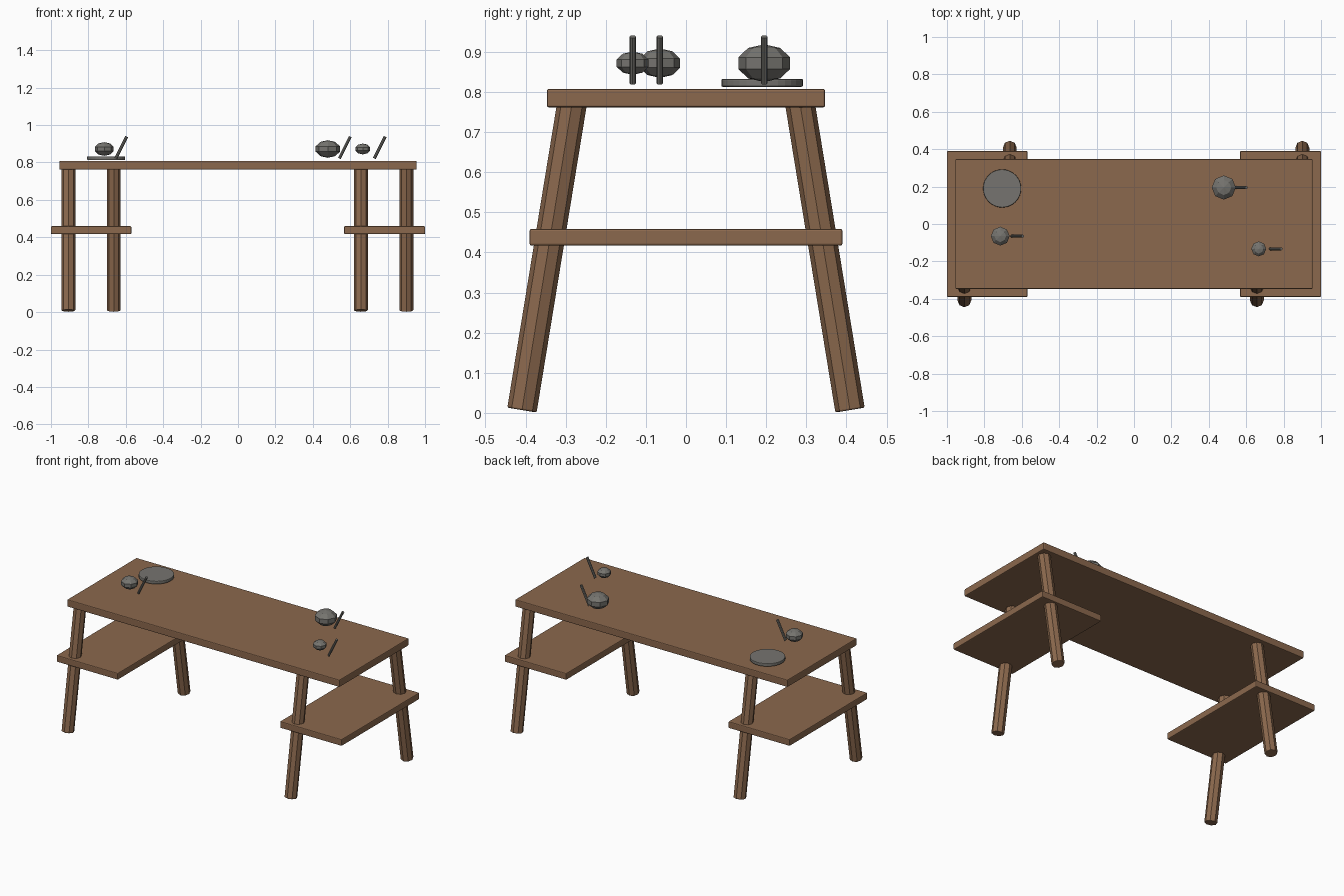
import bpy, math
from mathutils import Vector

cube = bpy.data.objects.get("Cube")
if cube:
    bpy.data.objects.remove(cube, do_unlink=True)


def material(name, colour):
    m = bpy.data.materials.new(name)
    m.use_nodes = True
    m.diffuse_color = (*colour, 1)
    m.node_tree.nodes["Principled BSDF"].inputs["Base Color"].default_value = (*colour, 1)
    return m


wood = material("brown wood", (0.26, 0.14, 0.075))
metal = material("dull grey metal", (0.18, 0.175, 0.16))


def finish(name, mat, bevel=0):
    ob = bpy.context.object
    ob.name = name
    ob.data.materials.append(mat)
    if bevel:
        mod = ob.modifiers.new("soft edges", 'BEVEL')
        mod.width = bevel
        mod.segments = 2
        mod.limit_method = 'ANGLE'
        mod.angle_limit = math.radians(60)
    return ob


def board(name, x0, x1, depth, z0, z1):
    bpy.ops.mesh.primitive_cube_add(size=1, location=((x0 + x1) / 2, 0, (z0 + z1) / 2))
    bpy.context.object.scale = (x1 - x0, depth, z1 - z0)
    bpy.ops.object.transform_apply(location=False, rotation=False, scale=True)
    finish(name, wood, 0.005)


def rod(name, start, end, radius, sides, mat, bevel=0):
    a, b = Vector(start), Vector(end)
    bpy.ops.mesh.primitive_cylinder_add(vertices=sides, radius=radius, depth=(b - a).length,
                                        location=(a + b) / 2)
    ob = finish(name, mat, bevel)
    # Lean about one axis only, so the facets stay aligned
    d = b - a
    ob.rotation_euler = (-math.atan2(d.y, d.z), math.atan2(d.x, d.z), 0)


# Table top and the two lower shelves
board("table_top", -0.955, 0.955, 0.694, 0.762, 0.808)
board("right_shelf", -1, -0.57, 0.78, 0.417, 0.459)
board("left_shelf", 0.567, 1, 0.78, 0.417, 0.459)

# Splayed legs, staggered front to back
for name, x, side in (("front_right_leg", -0.907, -1), ("back_right_leg", -0.664, 1),
                      ("front_left_leg", 0.657, -1), ("back_left_leg", 0.9, 1)):
    rod(name, (x, side * 0.409, 0.007), (x, side * 0.282, 0.785), 0.037, 8, wood, 0.004)

# Plate
bpy.ops.mesh.primitive_cylinder_add(vertices=32, radius=0.102, depth=0.02,
                                    location=(-0.705, 0.19, 0.823))
finish("plate", metal, 0.004)

# Squashed faceted bowls, each with a slanted handle beside it
for name, x, y, r in (("large_ladle", 0.48, 0.195, 0.068), ("medium_ladle", -0.715, -0.065, 0.053),
                      ("small_ladle", 0.667, -0.133, 0.042)):
    bpy.ops.mesh.primitive_uv_sphere_add(segments=8, ring_count=5, radius=r, location=(x, y, 0.872))
    bpy.context.object.scale.z = 0.69
    finish(name + "_bowl", metal)
    rod(name + "_handle", (x + 0.062, y, 0.822), (x + 0.12, y, 0.938), 0.008, 8, metal)
